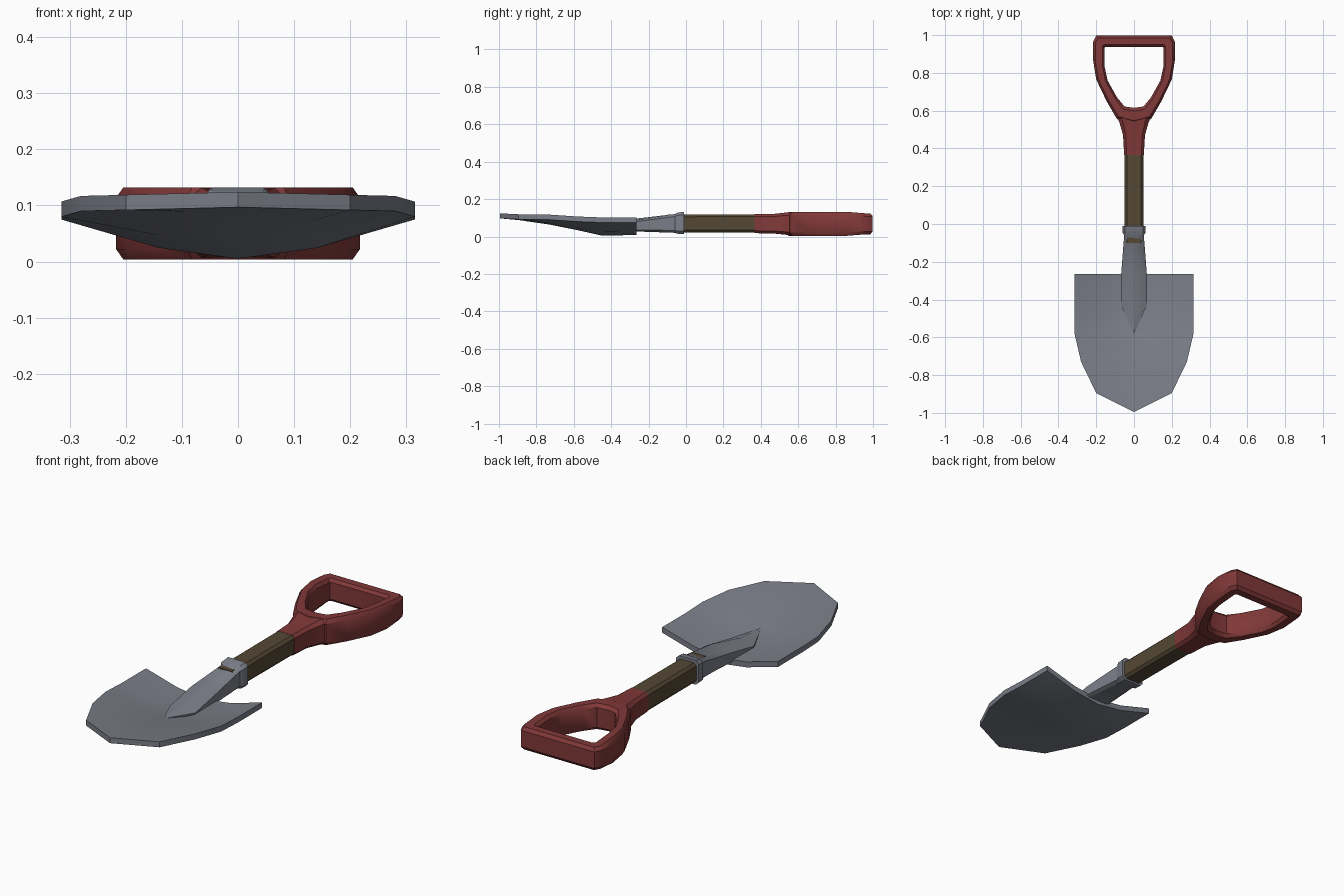
import bpy, bmesh

if "Cube" in bpy.data.objects:
    bpy.data.objects.remove(bpy.data.objects["Cube"])


def finish(name, bm, color=None, angle=0.6):
    bmesh.ops.remove_doubles(bm, verts=bm.verts, dist=1e-4)
    bmesh.ops.recalc_face_normals(bm, faces=bm.faces)
    me = bpy.data.meshes.new(name)
    bm.to_mesh(me)
    bm.free()
    ob = bpy.data.objects.new(name, me)
    bpy.context.collection.objects.link(ob)
    if color:
        mat = bpy.data.materials.new(name + "_paint")
        mat.diffuse_color = (*color, 1)
        mat.use_nodes = True
        mat.node_tree.nodes["Principled BSDF"].inputs["Base Color"].default_value = mat.diffuse_color
        me.materials.append(mat)
    bpy.ops.object.select_all(action='DESELECT')
    ob.select_set(True)
    bpy.context.view_layer.objects.active = ob
    bpy.ops.object.shade_smooth_by_angle(angle=angle)
    return ob


def loft(bm, rings, closed=False):
    rows = [[bm.verts.new(p) for p in r] for r in rings]
    n = len(rows[0])
    pairs = list(zip(rows, rows[1:])) + ([(rows[-1], rows[0])] if closed else [])
    for a, b in pairs:
        for i in range(n):
            j = (i + 1) % n
            bm.faces.new((a[i], a[j], b[j], b[i]))
    if not closed:
        bm.faces.new(rows[0])
        bm.faces.new(rows[-1])


def section(y, w, zb, zt, ridge=0.0):
    """Chamfered box section; ridge lifts the centre of the top."""
    cx, cz = w * 0.25, (zt - zb) * 0.13
    return [(-w + cx, y, zb), (w - cx, y, zb), (w, y, zb + cz), (w, y, zt - cz),
            (w - cx, y, zt), (0, y, zt + ridge), (-w + cx, y, zt), (-w, y, zt - cz),
            (-w, y, zb + cz)]


# Dished blade: y, half width, centre z, rim z
rows = [(-0.265, 0.315, 0.008, 0.075), (-0.45, 0.315, 0.005, 0.075),
        (-0.58, 0.315, 0.034, 0.08), (-0.73, 0.28, 0.064, 0.09),
        (-0.895, 0.2, 0.088, 0.092), (-0.995, 0.0, 0.097, 0.097)]
bm = bmesh.new()
grid = []
for y, w, zc, ze in rows:
    grid.append([bm.verts.new((s * w, y, zc + (ze - zc) * f))
                 for s, f in ((-1, 1), (-0.45, 0.28), (0, 0), (0.45, 0.28), (1, 1))])
for a, b in zip(grid, grid[1:]):
    for i in range(4):
        bm.faces.new((a[i], b[i], b[i + 1], a[i + 1]))
bmesh.ops.remove_doubles(bm, verts=bm.verts, dist=1e-4)
bmesh.ops.recalc_face_normals(bm, faces=bm.faces)
if sum(f.normal.z for f in bm.faces) < 0:
    bmesh.ops.reverse_faces(bm, faces=bm.faces)
# Thickness is added straight up
geo = bmesh.ops.extrude_face_region(bm, geom=bm.faces[:])
for v in geo["geom"]:
    if isinstance(v, bmesh.types.BMVert):
        v.co.z += 0.027
steel = (0.2, 0.21, 0.25)
finish("blade", bm, steel)

# Socket with collar, running onto the blade as a tapering ridge
bm = bmesh.new()
loft(bm, [section(-0.01, 0.062, 0.013, 0.132), section(-0.045, 0.062, 0.015, 0.128),
          section(-0.06, 0.052, 0.02, 0.12), section(-0.265, 0.068, 0.027, 0.088, 0.008),
          section(-0.43, 0.068, 0.02, 0.052, 0.02), section(-0.58, 0.002, 0.045, 0.062)])
finish("socket", bm, steel)

# Wooden shaft
bm = bmesh.new()
loft(bm, [section(-0.1, 0.049, 0.022, 0.118), section(0.37, 0.05, 0.021, 0.119)])
finish("shaft", bm, (0.09, 0.065, 0.035))

# Handle neck flaring into the grip
red = (0.22, 0.04, 0.04)
bm = bmesh.new()
loft(bm, [section(0.365, 0.052, 0.018, 0.12), section(0.47, 0.058, 0.016, 0.121),
          section(0.54, 0.078, 0.009, 0.129), section(0.59, 0.1, 0.005, 0.132)])
finish("handle_neck", bm, red)

# D-shaped grip: outer and inner outline points, right half
half = [((0.09, 0.555), (0.05, 0.622)), ((0.145, 0.65), (0.09, 0.67)),
        ((0.2, 0.765), (0.14, 0.76)), ((0.217, 0.87), (0.155, 0.83)),
        ((0.217, 0.965), (0.155, 0.935)), ((0.2, 0.998), (0.145, 0.938))]
mirror = [((-o[0], o[1]), (-i[0], i[1])) for o, i in reversed(half)]
loop = [((0, 0.53), (0, 0.615))] + half + mirror
rings = []
for o, i in loop:
    corner = 0.056 if abs(o[0]) > 0.19 and o[1] > 0.9 else 0.064
    rings.append([(o[0] + (i[0] - o[0]) * t, o[1] + (i[1] - o[1]) * t, 0.068 + corner * h)
                  for t, h in ((0, -0.72), (0.2, -1), (0.8, -1), (1, -0.75),
                               (1, 0.75), (0.8, 1), (0.2, 1), (0, 0.72))])
bm = bmesh.new()
loft(bm, rings, closed=True)
finish("handle_grip", bm, red)
